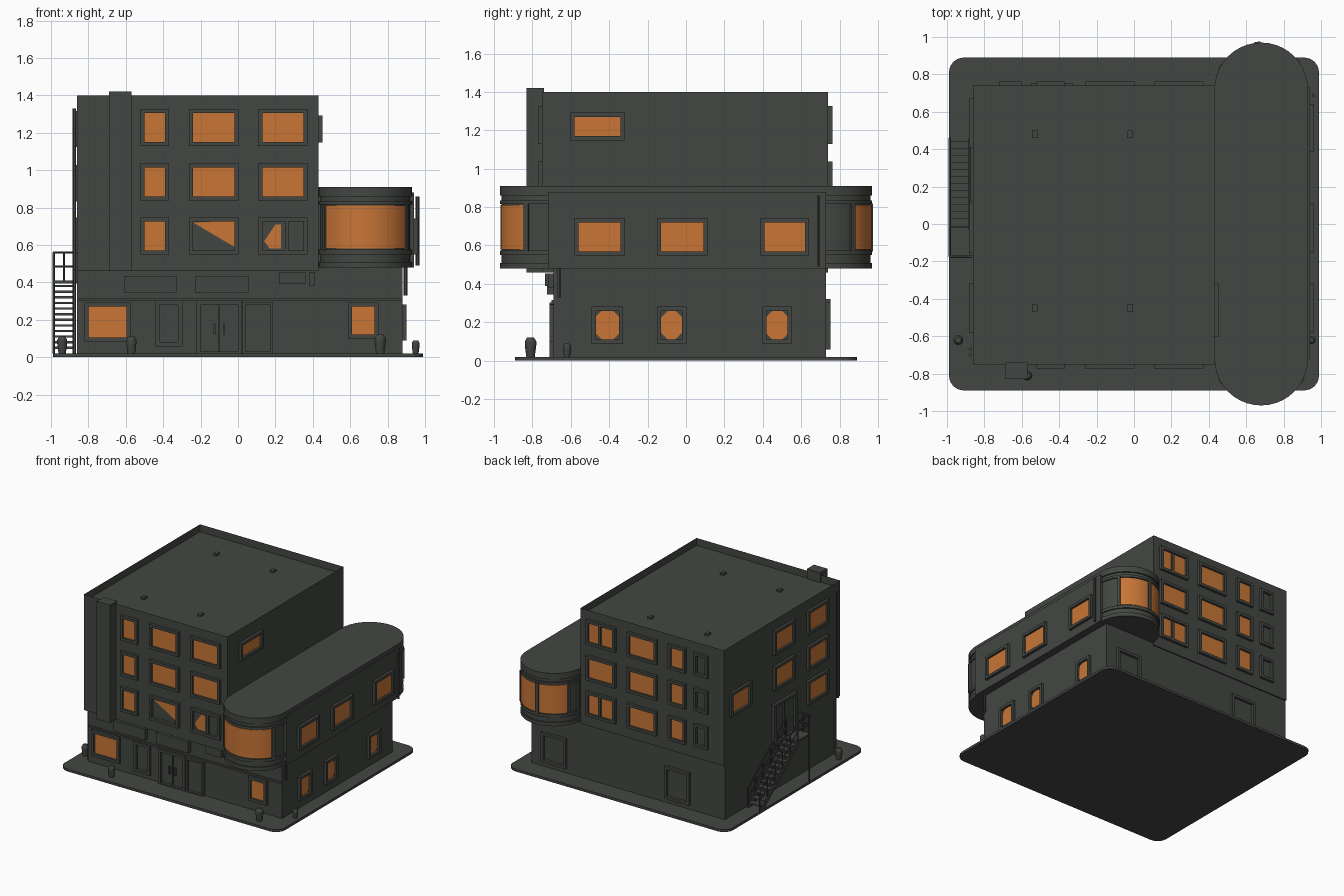
import bpy, bmesh, math
from mathutils import Vector

if "Cube" in bpy.data.objects:
    bpy.data.objects.remove(bpy.data.objects["Cube"])


def material(name, rgb):
    m = bpy.data.materials.new(name)
    m.diffuse_color = (*rgb, 1)
    m.use_nodes = True
    m.node_tree.nodes["Principled BSDF"].inputs["Base Color"].default_value = m.diffuse_color
    return m


GREY = material("dark_concrete", (0.056, 0.062, 0.055))
ORANGE = material("lit_window_orange", (0.58, 0.18, 0.038))


def finish(name, bm, mat=GREY, smooth=False):
    bmesh.ops.recalc_face_normals(bm, faces=bm.faces)
    me = bpy.data.meshes.new(name)
    bm.to_mesh(me)
    bm.free()
    me.materials.append(mat)
    ob = bpy.data.objects.new(name, me)
    bpy.context.collection.objects.link(ob)
    if smooth:
        bpy.ops.object.select_all(action='DESELECT')
        ob.select_set(True)
        bpy.context.view_layer.objects.active = ob
        bpy.ops.object.shade_smooth_by_angle(angle=math.radians(35))
    return ob


def prism(bm, a, b):
    """Close two matching outlines into a solid."""
    va, vb = [bm.verts.new(p) for p in a], [bm.verts.new(p) for p in b]
    bm.faces.new(va)
    bm.faces.new(vb[::-1])
    n = len(va)
    for i in range(n):
        j = (i + 1) % n
        bm.faces.new((va[i], va[j], vb[j], vb[i]))


def extrude(bm, pts, z0, z1):
    prism(bm, [(x, y, z0) for x, y in pts], [(x, y, z1) for x, y in pts])


def box(bm, x0, x1, y0, y1, z0, z1):
    extrude(bm, [(x0, y0), (x1, y0), (x1, y1), (x0, y1)], z0, z1)


def rod(bm, p, q, r, n=6):
    p, q = Vector(p), Vector(q)
    rot = (q - p).to_track_quat('Z', 'Y')
    ring = [rot @ Vector((r * math.cos(2 * math.pi * i / n), r * math.sin(2 * math.pi * i / n), 0))
            for i in range(n)]
    prism(bm, [p + v for v in ring], [q + v for v in ring])


def arc(cx, cy, r, a0, a1, n):
    return [(cx + r * math.cos(math.radians(a0 + (a1 - a0) * i / n)),
             cy + r * math.sin(math.radians(a0 + (a1 - a0) * i / n))) for i in range(n + 1)]


# Wall coordinates: u along the wall, z up, d distance out from the centre
SIDES = {'front': lambda u, z, d: (u, -d, z), 'back': lambda u, z, d: (u, d, z),
         'right': lambda u, z, d: (d, u, z), 'left': lambda u, z, d: (-d, u, z)}


def plate(bm, side, pts, d0, d1):
    f = SIDES[side]
    prism(bm, [f(u, z, d0) for u, z in pts], [f(u, z, d1) for u, z in pts])


def rect(u0, u1, z0, z1, c=0):
    if not c:
        return [(u0, z0), (u1, z0), (u1, z1), (u0, z1)]
    return [(u0 + c, z0), (u1 - c, z0), (u1, z0 + c), (u1, z1 - c),
            (u1 - c, z1), (u0 + c, z1), (u0, z1 - c), (u0, z0 + c)]


frames, glass = bmesh.new(), bmesh.new()


def frame(side, d, u0, u1, z0, z1, t=0.022, out=0.022):
    for r in (rect(u0 - t, u1 + t, z1, z1 + t), rect(u0 - t, u1 + t, z0 - t, z0),
              rect(u0 - t, u0, z0, z1), rect(u1, u1 + t, z0, z1)):
        plate(frames, side, r, d - 0.01, d + out)


def window(side, d, u0, u1, z0, z1, c=0, pts=None):
    frame(side, d, u0, u1, z0, z1)
    plate(glass, side, pts or rect(u0, u1, z0, z1, c), d - 0.002, d + 0.005)


# Pavement slab with rounded corners
bm = bmesh.new()
R = 0.08
extrude(bm, [p for sx, sy, a in ((1, 1, 0), (-1, 1, 90), (-1, -1, 180), (1, -1, 270))
             for p in arc(sx * (0.99 - R), sy * (0.89 - R), R, a, a + 90, 4)], 0, 0.02)
finish("pavement", bm)

# Ground storey
bm = bmesh.new()
box(bm, -0.86, 0.88, -0.69, 0.73, 0.02, 0.48)
finish("ground_floor", bm)

# Upper block, roof sunk behind a parapet
bm = bmesh.new()
box(bm, -0.86, 0.43, -0.75, 0.74, 0.46, 1.40)
top = max(bm.faces, key=lambda f: f.calc_center_median().z)
bmesh.ops.inset_region(bm, faces=[top], thickness=0.04)
bmesh.ops.translate(bm, verts=top.verts, vec=(0, 0, -0.06))
finish("upper_floors", bm)

# Small roof vents
bm = bmesh.new()
for x in (-0.53, -0.02):
    for y in (-0.45, 0.48):
        box(bm, x - 0.015, x + 0.015, y - 0.02, y + 0.02, 1.33, 1.355)
finish("roof_vents", bm)

# Chimney shaft on the front
bm = bmesh.new()
box(bm, -0.69, -0.57, -0.83, -0.74, 0.46, 1.42)
finish("chimney_shaft", bm)

# Wing with rounded ends
CX, CY = 0.68, 0.72


def capsule(r):
    return arc(CX, CY, r, 0, 180, 20) + arc(CX, -CY, r, 180, 360, 20)


bm = bmesh.new()
for r, z0, z1 in ((0.24, 0.48, 0.87), (0.25, 0.86, 0.91), (0.25, 0.48, 0.51),
                  (0.25, 0.55, 0.575), (0.25, 0.815, 0.835)):
    extrude(bm, capsule(r), z0, z1)
finish("rounded_wing", bm, smooth=True)
bm = bmesh.new()
box(bm, 0.42, 0.94, -0.72, 0.73, 0.48, 0.88)
finish("wing_wall", bm)

# Curved panes and mullions
curved, mull = bmesh.new(), bmesh.new()
for cy, a0, a1 in ((-CY, 212, 330), (CY, 40, 91), (CY, 98, 148)):
    extrude(curved, arc(CX, cy, 0.246, a0, a1, 14) + arc(CX, cy, 0.238, a1, a0, 14), 0.58, 0.81)
    for a in (a0 - 3, a1 + 3):
        extrude(mull, arc(CX, cy, 0.255, a - 3, a + 3, 2) + arc(CX, cy, 0.235, a + 3, a - 3, 2), 0.57, 0.82)
finish("curved_glass", curved, ORANGE, smooth=True)
finish("curved_mullions", mull)

# Upper windows, front and back in the same grid
for side, d in (('front', 0.75), ('back', 0.74)):
    for row, z0 in enumerate((0.57, 0.86, 1.15)):
        for u0, u1 in ((-0.50, -0.39), (-0.24, -0.02), (0.13, 0.35)):
            pts = None
            if side == 'front' and row == 0 and u0 == -0.24:      # half drawn blind
                pts = [(-0.24, 0.72), (-0.02, 0.59), (-0.02, 0.73)]
            if side == 'front' and row == 0 and u0 == 0.13:       # mostly shuttered
                pts = [(0.14, 0.62), (0.17, 0.58), (0.23, 0.58), (0.23, 0.71), (0.20, 0.71)]
            window(side, d, u0, u1, z0, z0 + 0.155, pts=pts)
        if side == 'back':
            frame(side, d, -0.70, -0.62, z0 + 0.01, z0 + 0.15)    # blind vents
            if row != 1:
                plate(frames, side, rect(0.24, 0.265, z0, z0 + 0.155), d, d + 0.015)
plate(frames, 'front', rect(0.25, 0.27, 0.57, 0.725), 0.75, 0.765)

# Left side windows and landing door
for u, z in ((0.54, 0.93), (-0.02, 1.22), (-0.45, 1.22), (-0.02, 0.93), (-0.45, 0.93), (-0.45, 0.65)):
    window('left', 0.86, u - 0.11, u + 0.11, z - 0.075, z + 0.075)
frame('left', 0.86, -0.15, 0.10, 0.42, 0.70)
plate(frames, 'left', rect(-0.03, -0.02, 0.42, 0.70), 0.86, 0.87)

# Right side windows
window('right', 0.43, -0.58, -0.34, 1.17, 1.27)
for u0, u1 in ((-0.56, -0.34), (-0.13, 0.09), (0.41, 0.62)):
    window('right', 0.94, u0, u1, 0.57, 0.72)
for u0, u1, c in ((-0.47, -0.35, 0.03), (-0.13, -0.02, 0.035), (0.42, 0.53, 0.03)):
    window('right', 0.88, u0, u1, 0.11, 0.26, c)

# Ground floor windows, doors and back panels
window('front', 0.69, -0.80, -0.595, 0.105, 0.27)
window('front', 0.69, 0.61, 0.73, 0.12, 0.27)
frame('front', 0.69, -0.42, -0.32, 0.08, 0.28)
frame('front', 0.69, -0.20, 0.0, 0.03, 0.28)
frame('front', 0.69, 0.04, 0.17, 0.03, 0.28, 0.015)
plate(frames, 'front', rect(-0.105, -0.095, 0.03, 0.28), 0.69, 0.70)
for u in (-0.125, -0.075):
    plate(frames, 'front', rect(u - 0.006, u + 0.006, 0.12, 0.18), 0.69, 0.71)
frame('back', 0.73, 0.58, 0.76, 0.08, 0.28)
frame('back', 0.73, -0.53, -0.35, 0.08, 0.30)
finish("window_and_door_frames", frames)
finish("window_glass", glass, ORANGE)

# Front ledge, blank sign boards and hanging cooling unit
bm = bmesh.new()
box(bm, -0.86, 0.88, -0.70, -0.68, 0.30, 0.315)
for u0, u1 in ((-0.61, -0.33), (-0.23, 0.06)):
    box(bm, u0, u1, -0.725, -0.68, 0.345, 0.435)
finish("ledge_and_boards", bm)
bm = bmesh.new()
box(bm, 0.22, 0.36, -0.735, -0.68, 0.39, 0.455)
box(bm, 0.38, 0.41, -0.72, -0.68, 0.38, 0.455)
finish("cooling_unit", bm)

# Drain pipes
bm = bmesh.new()
for x, y, z0, z1 in ((-0.875, -0.67, 0.02, 0.47), (-0.875, -0.70, 0.47, 1.33),
                     (0.96, 0.69, 0.49, 0.86), (0.895, -0.66, 0.33, 0.48)):
    rod(bm, (x, y, z0), (x, y, z1), 0.01)
finish("drain_pipes", bm)

# Outside staircase on the left, climbing toward the front
bm = bmesh.new()
N, Y0, Y1, ZL = 12, 0.46, -0.03, 0.41
for i in range(N):
    t = (i + 1) / (N + 1)
    y, z = Y0 + (Y1 - Y0) * t, 0.02 + (ZL - 0.02) * t
    box(bm, -0.985, -0.875, y - 0.022, y + 0.022, z - 0.006, z + 0.006)
box(bm, -0.99, -0.86, -0.18, -0.02, ZL - 0.015, ZL)
finish("stair_treads", bm)
bm = bmesh.new()
for x in (-0.985, -0.88):
    prism(bm, [(x - 0.005, Y0, 0.02), (x - 0.005, Y0 - 0.05, 0.02), (x - 0.005, Y1, ZL - 0.04), (x - 0.005, Y1, ZL)],
          [(x + 0.005, Y0, 0.02), (x + 0.005, Y0 - 0.05, 0.02), (x + 0.005, Y1, ZL - 0.04), (x + 0.005, Y1, ZL)])
    for h in (0.075, 0.15):
        rod(bm, (x, Y0, 0.02 + h), (x, Y1, ZL + h), 0.006)
    for i in range(6):
        t = i / 5
        y, z = Y0 + (Y1 - Y0) * t, 0.02 + (ZL - 0.02) * t
        rod(bm, (x, y, z), (x, y, z + 0.15), 0.005)
for h in (0.075, 0.15):
    rod(bm, (-0.985, Y1, ZL + h), (-0.985, -0.175, ZL + h), 0.006)
    rod(bm, (-0.985, -0.175, ZL + h), (-0.87, -0.175, ZL + h), 0.006)
for x in (-0.985, -0.93, -0.88):
    rod(bm, (x, -0.175, 0.02 if x < -0.95 else ZL), (x, -0.175, ZL + 0.15), 0.006)
finish("stair_rails", bm)

# Pavement urns and bins, turned from a short profile
bm = bmesh.new()
for cx, cy, s in ((0.76, -0.81, 1), (-0.57, -0.81, 0.9), (-0.94, -0.62, 0.9), (0.95, -0.62, 0.7)):
    prof = ((0.022, 0.0), (0.03, 0.06), (0.03, 0.08), (0.018, 0.1))
    for (r0, z0), (r1, z1) in zip(prof, prof[1:]):
        a, b = [arc(cx, cy, r * s, 0, 330, 11) for r in (r0, r1)]
        prism(bm, [(x, y, 0.02 + z0 * s) for x, y in a], [(x, y, 0.02 + z1 * s) for x, y in b])
finish("pavement_urns", bm)
